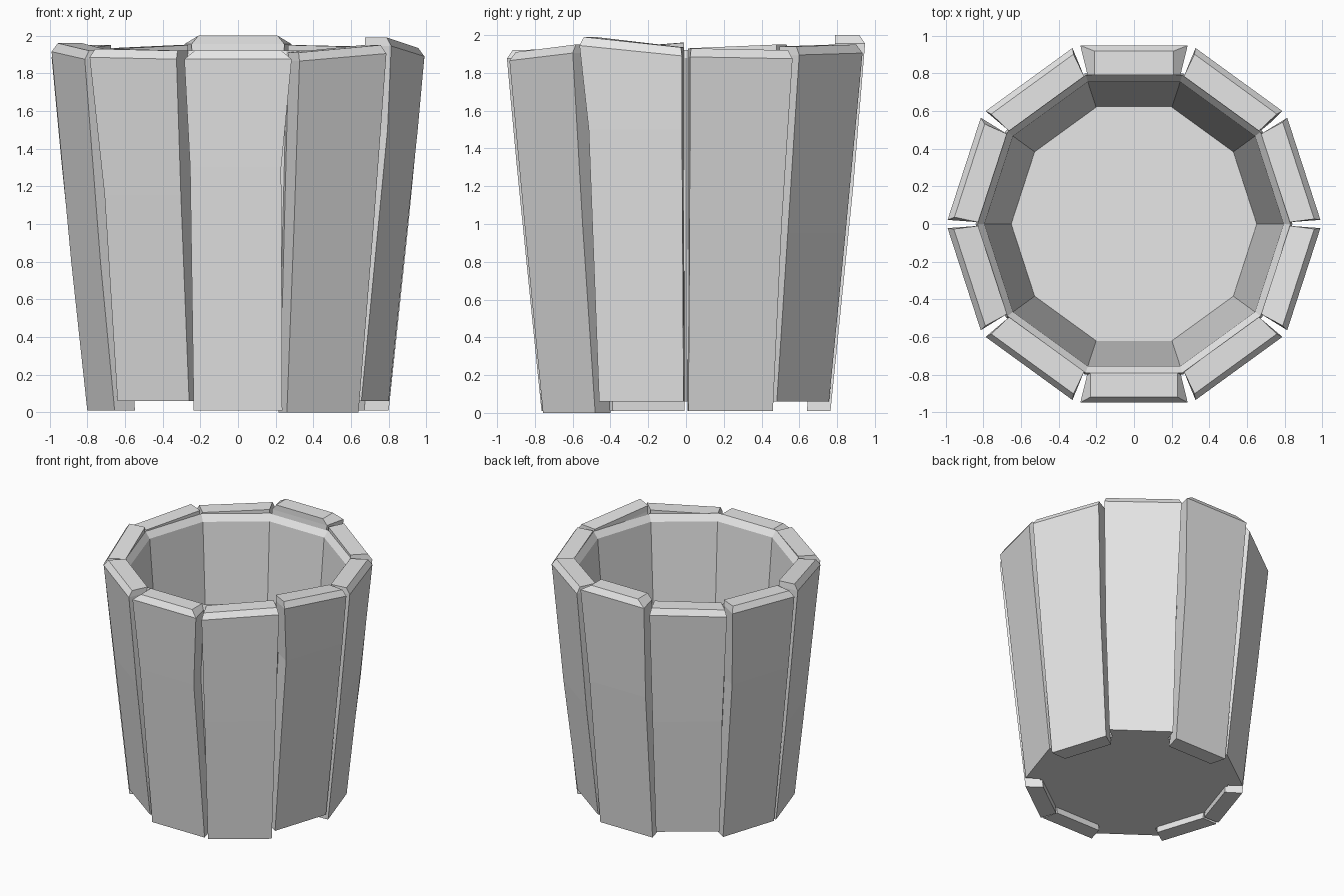
import bpy
import bmesh
from math import sin, cos, radians, tan
from mathutils import Vector

cube = bpy.data.objects.get("Cube")
if cube:
    bpy.data.objects.remove(cube, do_unlink=True)

SIDES = 10
STEP = radians(360 / SIDES)

grey = bpy.data.materials.new("plain_grey")
grey.use_nodes = True
grey.diffuse_color = (0.8, 0.8, 0.8, 1)
grey.node_tree.nodes["Principled BSDF"].inputs["Base Color"].default_value = (0.8, 0.8, 0.8, 1)


def finish(bm, name):
    bmesh.ops.recalc_face_normals(bm, faces=bm.faces)
    mesh = bpy.data.meshes.new(name)
    bm.to_mesh(mesh)
    bm.free()
    mesh.materials.append(grey)
    obj = bpy.data.objects.new(name, mesh)
    bpy.context.collection.objects.link(obj)
    return obj


def loft(bm, rings):
    """Bridge equal-sized vertex loops and cap both ends."""
    loops = [[bm.verts.new(p) for p in ring] for ring in rings]
    for a, b in zip(loops, loops[1:]):
        for i in range(len(a)):
            j = (i + 1) % len(a)
            bm.faces.new((a[i], a[j], b[j], b[i]))
    bm.faces.new(loops[0])
    bm.faces.new(loops[-1])


# Inner cup: underside, outer wall, bevelled rim, inner wall, floor
def decagon(apothem, z):
    r = apothem / cos(STEP / 2)
    return [Vector((r * cos(i * STEP), r * sin(i * STEP), z)) for i in range(SIDES)]


cup = bmesh.new()
profile = [(0.66, 0.06), (0.80, 1.88), (0.79, 1.92), (0.755, 1.87), (0.62, 0.08)]
loft(cup, [decagon(a, z) for a, z in profile])
finish(cup, "inner_cup")


# Outer staves: tapered planks with a kink part way up and a bevelled top
def stave(name, angle, bottom, z0, z1, kink0, kink1, kink_z, top_half):
    c, s = cos(angle), sin(angle)

    def ring(r_in, r_out, z_a, z_b, half_out, in0=0, in1=0):
        half_in = min(r_in * tan(STEP / 2) * 0.96, half_out)
        corners = [(r_in, -half_in + in0, z_a), (r_out, -half_out + in0, z_a),
                   (r_out, half_out - in1, z_b), (r_in, half_in - in1, z_b)]
        return [Vector((r * c - u * s, r * s + u * c, z)) for r, u, z in corners]

    f = kink_z / 1.9
    bm = bmesh.new()
    loft(bm, [
        ring(0.64, 0.765, bottom, bottom, 0.235),
        ring(0.64 + 0.15 * f, 0.772 + 0.18 * f, kink_z, kink_z, 0.235 + 0.05 * f, kink0, kink1),
        ring(0.79, 0.948, z0 - 0.045, z1 - 0.045, 0.285),
        ring(0.79, 0.918, z0, z1, top_half),
    ])
    finish(bm, name)


# name, bottom, top height at each edge, kink at each edge, kink height, top half width
STAVES = [
    ("left_front_stave", 0.06, 1.99, 1.935, 0.03, 0.0, 1.5, 0.27),
    ("left_back_stave", 0.01, 1.93, 1.92, 0.0, 0.01, 1.0, 0.27),
    ("back_left_stave", 0.06, 1.94, 1.95, -0.01, 0.01, 0.95, 0.27),
    ("back_stave", 0.01, 2.0, 2.0, 0.02, 0.01, 1.2, 0.21),
    ("back_right_stave", 0.06, 1.95, 1.93, 0.0, 0.01, 1.0, 0.27),
    ("right_back_stave", 0.01, 1.95, 1.93, 0.02, 0.0, 1.3, 0.26),
    ("right_front_stave", 0.01, 1.96, 1.92, 0.0, 0.01, 0.8, 0.27),
    ("front_right_stave", 0.06, 1.93, 1.92, 0.03, 0.0, 1.15, 0.27),
    ("front_stave", 0.01, 1.92, 1.92, 0.015, 0.04, 1.3, 0.23),
    ("front_left_stave", 0.0, 1.91, 1.95, 0.0, 0.0, 1.0, 0.27),
]
for i, (name, *shape) in enumerate(STAVES):
    stave(name, radians(-18) + i * STEP, *shape)
